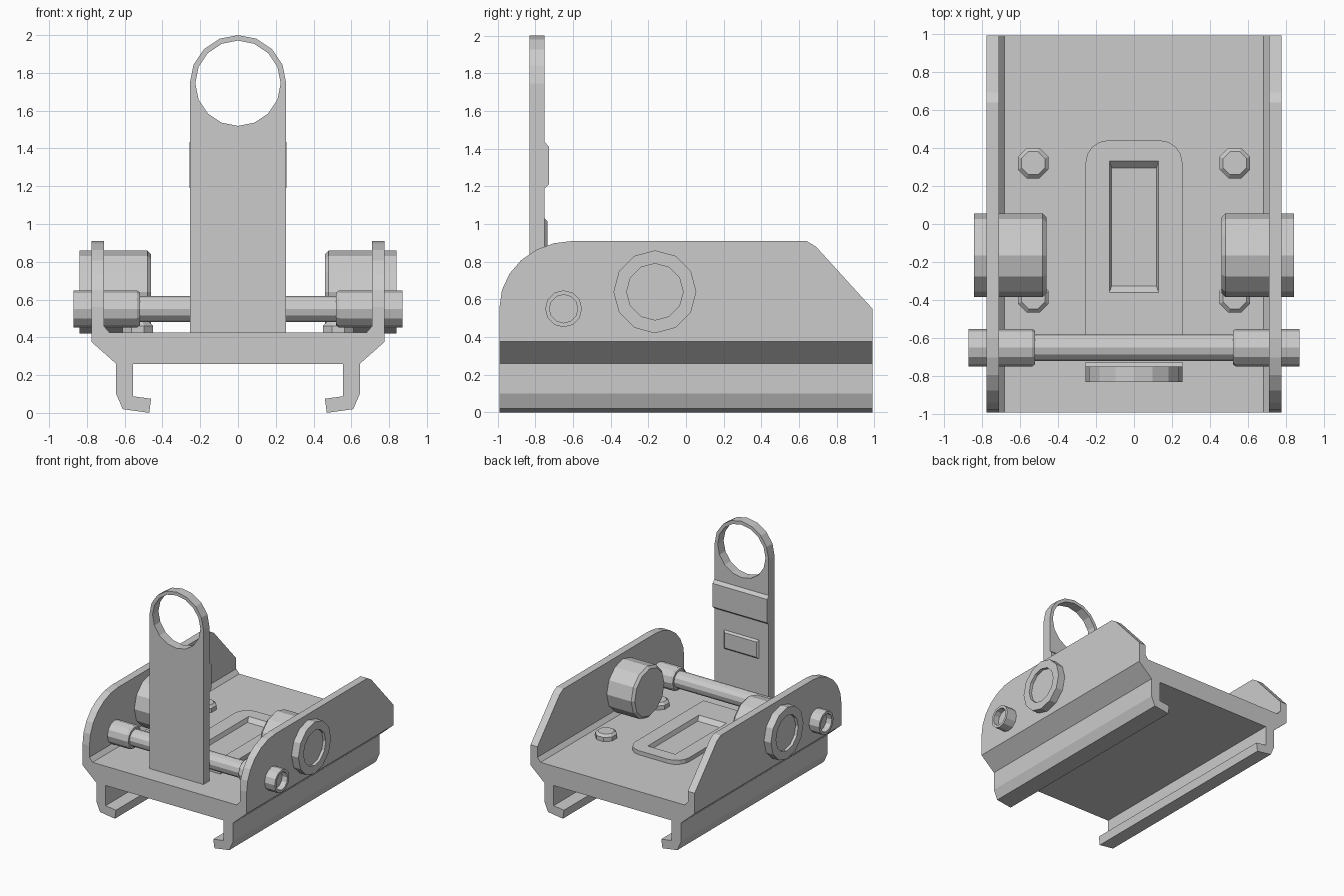
import bpy, bmesh
from math import sin, cos, pi, radians
from mathutils import Vector

if "Cube" in bpy.data.objects:
    bpy.data.objects.remove(bpy.data.objects["Cube"])

grey = bpy.data.materials.new("plain grey")
grey.use_nodes = True
grey.diffuse_color = (0.6, 0.6, 0.6, 1)
grey.node_tree.nodes["Principled BSDF"].inputs["Base Color"].default_value = (0.6, 0.6, 0.6, 1)


def finish(name, bm):
    bmesh.ops.recalc_face_normals(bm, faces=bm.faces[:])
    mesh = bpy.data.meshes.new(name)
    bm.to_mesh(mesh)
    bm.free()
    mesh.materials.append(grey)
    obj = bpy.data.objects.new(name, mesh)
    bpy.context.collection.objects.link(obj)
    return obj


def place(axis, u, v, w):
    """Put a 2D point (u, v) at distance w along the given axis."""
    return {"x": Vector((w, u, v)), "y": Vector((u, w, v)), "z": Vector((u, v, w))}[axis]


def plate(name, axis, start, end, outline, hole=None, taper=1.0):
    """Extrude an outline; an optional hole narrows by taper towards the start."""
    bm = bmesh.new()
    loops = [[bm.verts.new(place(axis, u, v, start)) for u, v in pts]
             for pts in (outline, hole) if pts]
    if hole:
        edges = [bm.edges.new((a, b)) for l in loops for a, b in zip(l, l[1:] + l[:1])]
        bmesh.ops.triangle_fill(bm, edges=edges, use_beauty=True)
    else:
        bm.faces.new(loops[0])
    out = bmesh.ops.extrude_face_region(bm, geom=bm.faces[:], use_keep_orig=True)
    moved = [g for g in out["geom"] if isinstance(g, bmesh.types.BMVert)]
    bmesh.ops.translate(bm, verts=moved, vec=place(axis, 0, 0, end - start))
    if hole and taper != 1.0:
        mid = sum((v.co for v in loops[1]), Vector()) / len(loops[1])
        for v in loops[1]:
            v.co = mid + (v.co - mid) * taper
    return finish(name, bm)


def turned(name, axis, centre, profile, sides, phase=0.0):
    """Lathe a profile of (position, radius) pairs around an axis."""
    bm = bmesh.new()
    rings = []
    for w, r in profile:
        rings.append([bm.verts.new(place(axis, centre[0] + r * cos(phase + 2 * pi * i / sides),
                                         centre[1] + r * sin(phase + 2 * pi * i / sides), w))
                      for i in range(sides)])
    for a, b in zip(rings, rings[1:]):
        for i in range(sides):
            j = (i + 1) % sides
            bm.faces.new((a[i], a[j], b[j], b[i]))
    bm.faces.new(rings[0])
    bm.faces.new(rings[-1])
    return finish(name, bm)


def arc(cx, cy, rx, ry, first, last, steps):
    return [(cx + rx * cos(radians(first + (last - first) * i / steps)),
             cy + ry * sin(radians(first + (last - first) * i / steps))) for i in range(steps + 1)]


LENGTH = 0.99
FLOOR = 0.425

# Base: floor plate with hooked rail clamps, one cross-section run front to back
half = [(0.68, FLOOR), (0.71, 0.46), (0.775, 0.46), (0.775, 0.375), (0.645, 0.26),
        (0.645, 0.1), (0.61, 0.02), (0.47, 0.0), (0.46, 0.075), (0.557, 0.088), (0.557, 0.26)]
plate("base_channel", "y", -LENGTH, LENGTH, half + [(-x, z) for x, z in reversed(half)])

# Side walls with rounded front and sloping back
wall = [(-LENGTH, 0.46)] + arc(-0.6, 0.56, 0.39, 0.35, 180, 90, 6)
wall += [(0.64, 0.91), (0.69, 0.88), (LENGTH, 0.55), (LENGTH, 0.46)]

for side, label in ((1, "left"), (-1, "right")):
    plate(label + "_wall", "x", side * 0.71, side * 0.775, wall)

    # Large knob through the wall, dished on the outside
    knob = [(0.46, 0.2), (0.48, 0.22), (0.84, 0.22), (0.84, 0.15), (0.815, 0.15)]
    turned(label + "_knob", "x", (-0.165, 0.64), [(side * x, r) for x, r in knob], 12)

    # Boss that holds the cross pin, hollow at its outer end
    boss = [(0.52, 0.088), (0.535, 0.098), (0.87, 0.098), (0.87, 0.075), (0.82, 0.075)]
    turned(label + "_pin_boss", "x", (-0.65, 0.55), [(side * x, r) for x, r in boss], 12)

    # Screw heads on the floor
    for y, end in ((0.32, "back"), (-0.385, "front")):
        screw = [(FLOOR, 0.087), (0.46, 0.087), (0.48, 0.066)]
        turned(label + "_" + end + "_screw", "z", (side * 0.53, y), screw, 8, pi / 8)

# Cross pin
turned("cross_pin", "x", (-0.65, 0.55), [(-0.53, 0.07), (0.53, 0.07)], 12)

# Raised floor pad with rounded back corners and a sunken slot
pad = [(-0.255, -0.6), (0.255, -0.6)]
pad += arc(0.135, 0.32, 0.12, 0.12, 0, 90, 4) + arc(-0.135, 0.32, 0.12, 0.12, 90, 180, 4)
slot = [(-0.13, -0.36), (0.13, -0.36), (0.13, 0.33), (-0.13, 0.33)]
plate("floor_pad", "z", FLOOR, 0.46, pad, slot, 0.9)

# Upright leaf with a round aperture
leaf = [(-0.255, FLOOR), (0.255, FLOOR)] + arc(0, 1.745, 0.255, 0.255, 0, 180, 8)
aperture = arc(0, 1.745, 0.226, 0.226, 0, 337.5, 15)
plate("sight_leaf", "y", -0.83, -0.75, leaf, aperture)

# Chamfered band and small raised panel on the back of the leaf
band = [(-0.75, 1.19), (-0.727, 1.21), (-0.727, 1.41), (-0.75, 1.435)]
plate("leaf_band", "x", -0.258, 0.258, band)

panel = bmesh.new()
rings = []
for y, inset in ((-0.75, 0.0), (-0.735, 0.015)):
    x, low, high = 0.165 - inset, 0.87 + inset, 1.03 - inset
    rings.append([panel.verts.new((px, y, pz))
                  for px, pz in ((-x, low), (x, low), (x, high), (-x, high))])
for i in range(4):
    j = (i + 1) % 4
    panel.faces.new((rings[0][i], rings[0][j], rings[1][j], rings[1][i]))
for ring in rings:
    panel.faces.new(ring)
finish("leaf_panel", panel)
